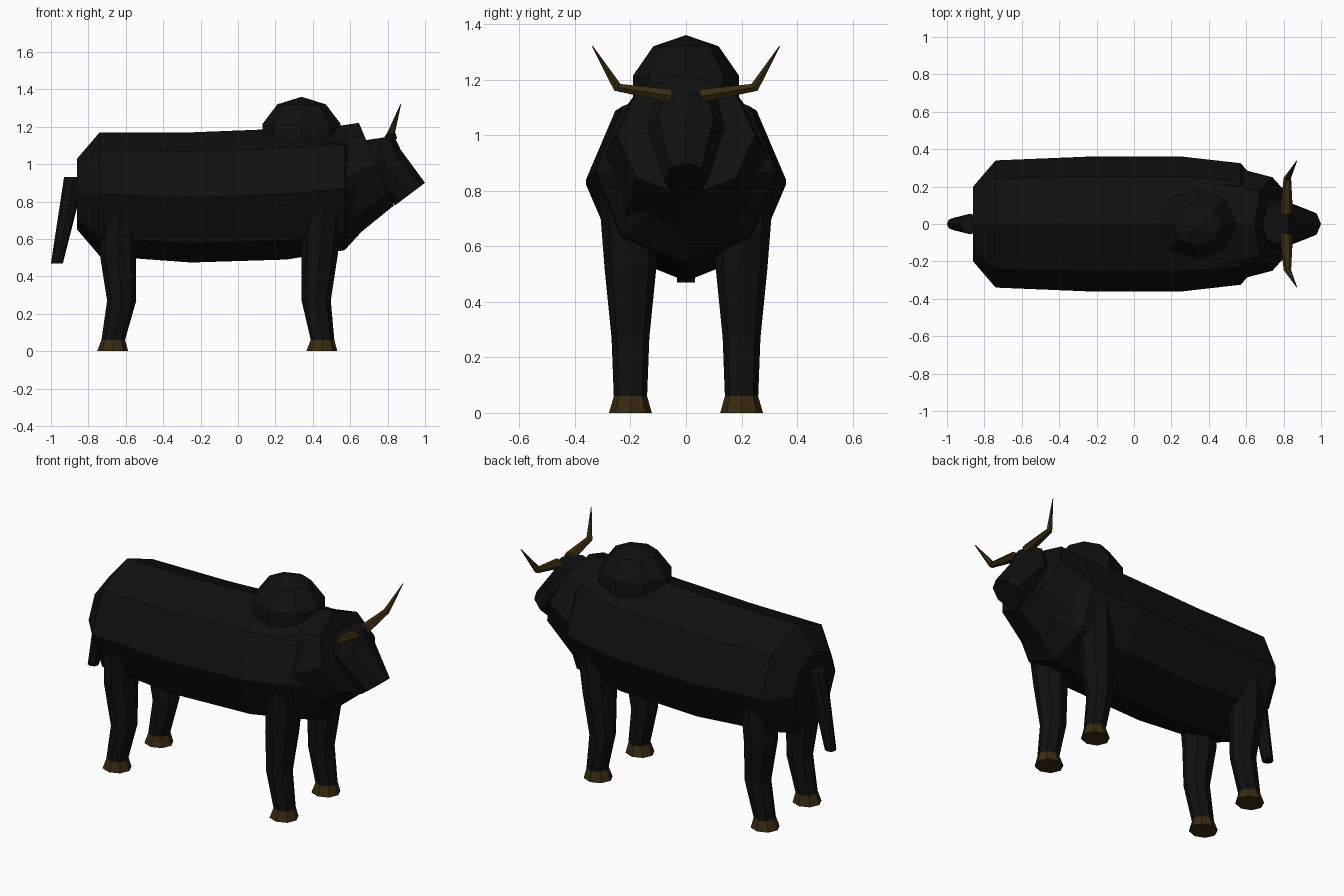
import bpy, bmesh, math
from mathutils import Vector as V

if "Cube" in bpy.data.objects:
    bpy.data.objects.remove(bpy.data.objects["Cube"])


def material(name, rgb):
    m = bpy.data.materials.new(name)
    m.diffuse_color = (*rgb, 1)
    m.use_nodes = True
    m.node_tree.nodes["Principled BSDF"].inputs["Base Color"].default_value = m.diffuse_color
    return m


black = material("black_hide", (0.005, 0.005, 0.005))
brown = material("dark_horn", (0.042, 0.024, 0.006))


def loft(name, rings, sides, mat):
    """Skin flat-faced rings; each ring is (centre, u axis, v axis)."""
    bm = bmesh.new()
    loops = []
    for c, u, v in rings:
        loops.append([bm.verts.new(V(c) + V(u) * math.cos(a) + V(v) * math.sin(a))
                      for a in (math.tau * i / sides for i in range(sides))])
    for a, b in zip(loops, loops[1:]):
        for i in range(sides):
            j = (i + 1) % sides
            bm.faces.new((a[i], a[j], b[j], b[i]))
    bm.faces.new(loops[0][::-1])
    bm.faces.new(loops[-1])
    bmesh.ops.recalc_face_normals(bm, faces=bm.faces)
    me = bpy.data.meshes.new(name)
    bm.to_mesh(me)
    bm.free()
    me.materials.append(mat)
    ob = bpy.data.objects.new(name, me)
    bpy.context.collection.objects.link(ob)
    return ob


def spine(name, rings, sides=8, mat=black):
    """Rings on the centre plane: x, z, tilt direction (dx, dz), radius, y radius."""
    return loft(name, [((x, 0, z), V((dx, 0, dz)).normalized() * r, (0, ry, 0))
                       for x, z, dx, dz, r, ry in rings], sides, mat)


# Barrel body
spine("body", [(x, z, 0, 1, rz, ry) for x, z, rz, ry in (
    (-0.86, 0.84, 0.19, 0.20), (-0.74, 0.84, 0.33, 0.34),
    (-0.25, 0.822, 0.348, 0.36), (0.26, 0.84, 0.35, 0.36),
    (0.57, 0.87, 0.33, 0.325), (0.68, 0.86, 0.20, 0.20))])

# Neck, rising forward
spine("neck", [(0.47, 0.88, -0.39, 0.92, 0.32, 0.32),
               (0.74, 1.0, -0.39, 0.92, 0.24, 0.25)])

# Head, pointing down and forward
spine("head", [(0.76, 1.14, 0.98, 0.15, 0.075, 0.11),
               (0.765, 1.03, 0.9, 0.4, 0.115, 0.14),
               (0.92, 0.84, 0.8, 0.6, 0.10, 0.08)])

# Tail
spine("tail", [(-0.875, 0.93, 1, 0, 0.055, 0.055),
               (-0.968, 0.47, 1, 0, 0.032, 0.032)], 8)

# Shoulder hump
bpy.ops.mesh.primitive_uv_sphere_add(segments=8, ring_count=5, radius=1,
                                     location=(0.34, 0, 1.15))
hump = bpy.context.object
hump.name = "hump"
hump.scale = (0.22, 0.2, 0.21)
hump.data.materials.append(black)

# Legs, hooves and horns on both sides
legs = {"front": ((0.448, 0.452, 0.418, 0.437, 0.46), 0.1),
        "hind": ((-0.67, -0.667, -0.622, -0.642, -0.63), 0.1)}
for side, s in (("left", 1), ("right", -1)):
    for pos, (xs, top) in legs.items():
        spec = list(zip(xs, (0, 0.06, 0.27, 0.52, 0.80),
                        (0.083, 0.063, 0.078, 0.097, top),
                        (0.077, 0.06, 0.068, 0.093, 0.11)))
        rings = [((x, s * (0.2 if z < 0.7 else 0.205), z), (rx, 0, 0), (0, ry, 0))
                 for x, z, rx, ry in spec]
        loft(f"{side}_{pos}_hoof", rings[:2], 8, brown)
        loft(f"{side}_{pos}_leg", rings[1:], 8, black)
    loft(f"{side}_horn", [
        ((0.815, s * 0.05, 1.14), (0.035, 0, 0), (0, 0, 0.028)),
        ((0.82, s * 0.247, 1.172), (0.02, 0, 0), (0, -s * 0.013, 0.014)),
        ((0.87, s * 0.337, 1.32), (0.002, 0, 0), (0, -s * 0.002, 0.001))], 6, brown)
